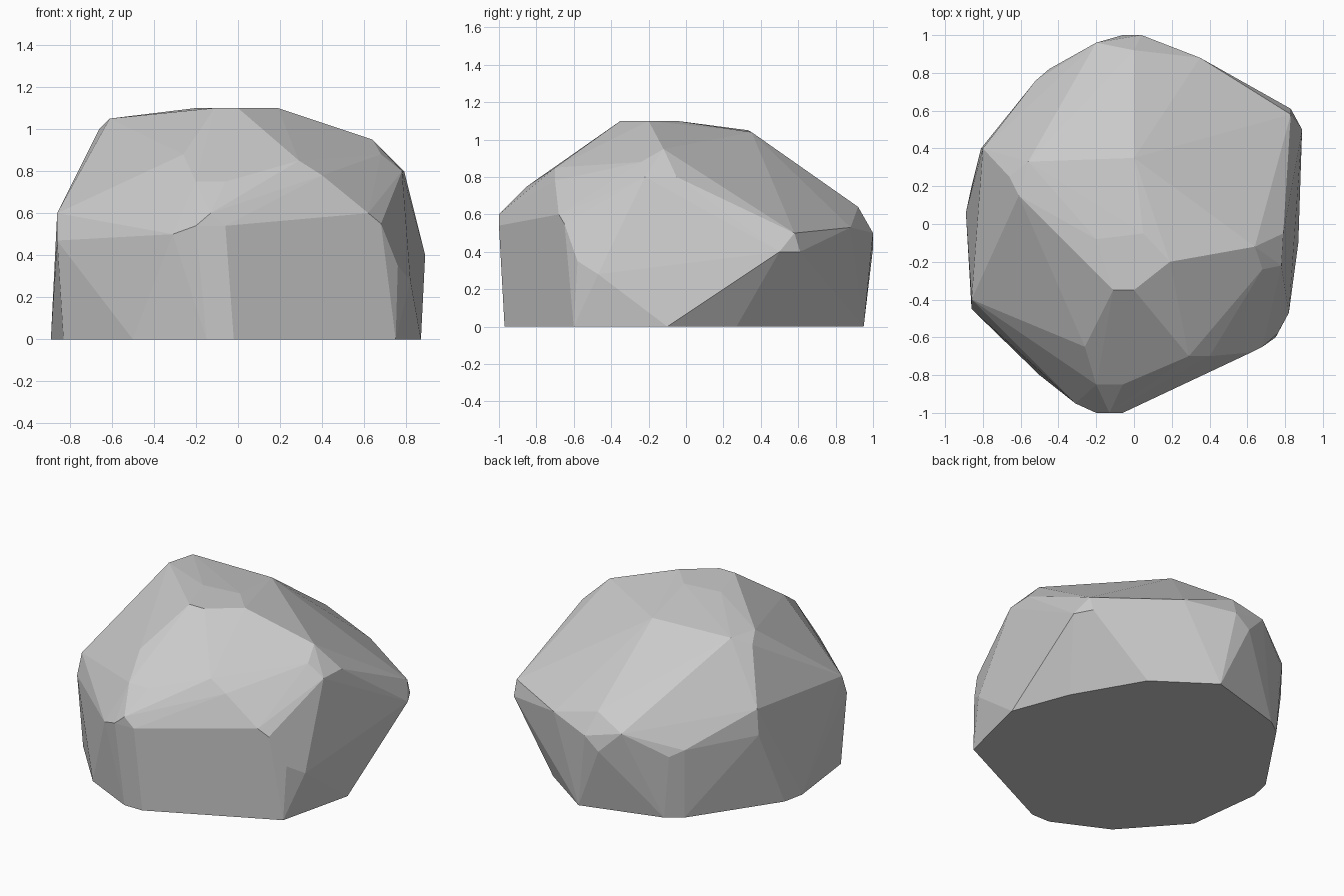
import bpy, bmesh

# Footprint on the ground
base = [(.75, -.6), (.87, -.1), (.73, .27), (.48, .7), (.12, .95), (-.4, .8), (-.5, .73),
        (-.86, .2), (-.89, .06), (-.83, -.43), (-.5, -.8), (-.15, -.97), (-.02, -.97)]

# Corners of the chipped facets: sides, shoulders, crown
corners = [
    # left side
    (-.86, -.45, .47), (-.86, -.4, .6), (-.81, .4, .5), (-.8, .4, .67),
    # front
    (-.2, -1, .54), (-.06, -1, .54), (-.13, -1, .6), (-.31, -.95, .5), (-.2, -.85, .75),
    (-.06, -.85, .75), (-.26, -.65, .88), (-.36, -.55, .86), (.29, -.7, .85), (.4, -.7, .78),
    # right side
    (.62, -.68, .6), (.68, -.65, .55), (.76, -.58, .35), (.82, -.47, .28),
    (.68, -.24, .88), (.78, -.22, .8), (.79, -.05, .8), (.64, -.12, .95),
    (.89, .5, .4), (.83, .61, .4), (.83, .58, .5),
    # back
    (.35, .88, .53), (.04, 1, .5), (-.06, 1, .42), (-.2, .96, .56), (0, .92, .64),
    (-.45, .82, .42), (-.52, .76, .46),
    # crown
    (-.11, -.35, 1.1), (0, -.35, 1.1), (.19, -.2, 1.1), (-.2, -.08, 1.1), (.05, -.05, 1.1),
    (-.61, .15, 1.05), (-.66, .25, 1.0), (-.56, .33, 1.05), (0, .35, 1.04)]

# Rock: convex hull with near-flat facets merged
bm = bmesh.new()
for p in [(x, y, 0) for x, y in base] + corners:
    bm.verts.new(p)
hull = bmesh.ops.convex_hull(bm, input=bm.verts[:])
loose = [v for v in bm.verts if not v.link_faces]
bmesh.ops.delete(bm, geom=loose, context='VERTS')
bmesh.ops.dissolve_limit(bm, angle_limit=.03, verts=bm.verts[:], edges=bm.edges[:])
bmesh.ops.recalc_face_normals(bm, faces=bm.faces[:])
mesh = bpy.data.meshes.new("rock")
bm.to_mesh(mesh)
bm.free()
rock = bpy.data.objects.new("rock", mesh)
bpy.context.collection.objects.link(rock)
